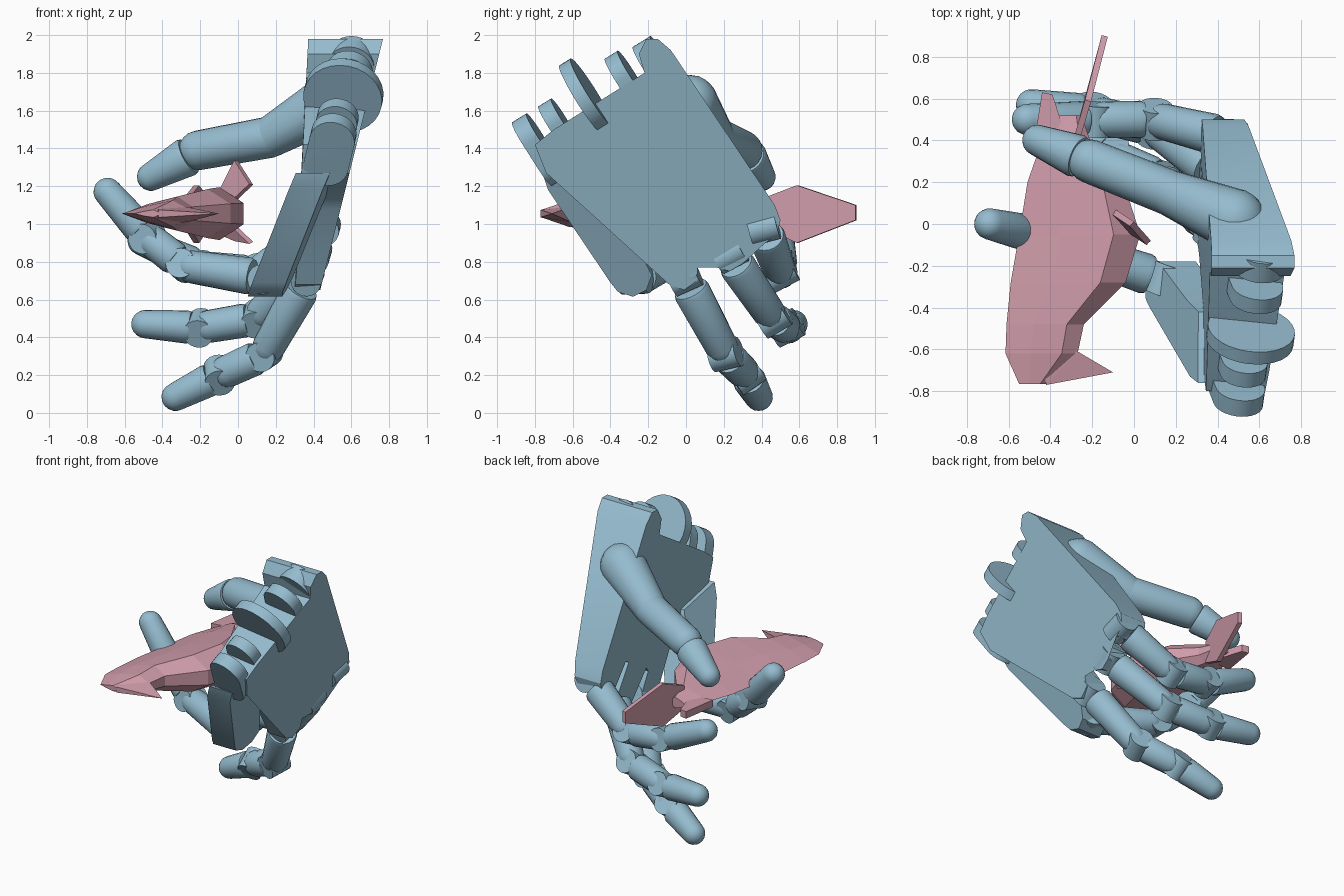
import bpy, bmesh
from math import cos, sin, tau
from mathutils import Vector as V

if "Cube" in bpy.data.objects:
    bpy.data.objects.remove(bpy.data.objects["Cube"])


def material(name, color):
    m = bpy.data.materials.new(name)
    m.diffuse_color = color
    m.use_nodes = True
    m.node_tree.nodes["Principled BSDF"].inputs["Base Color"].default_value = m.diffuse_color
    return m


BLUE = material("blue", (0.30, 0.50, 0.62, 1))
PINK = material("pink", (0.62, 0.33, 0.40, 1))


def finish(bm, name, mat, smooth=True):
    bmesh.ops.recalc_face_normals(bm, faces=bm.faces)
    me = bpy.data.meshes.new(name)
    bm.to_mesh(me)
    bm.free()
    ob = bpy.data.objects.new(name, me)
    bpy.context.collection.objects.link(ob)
    me.materials.append(mat)
    if smooth:
        bpy.ops.object.select_all(action='DESELECT')
        ob.select_set(True)
        bpy.context.view_layer.objects.active = ob
        bpy.ops.object.shade_smooth_by_angle(angle=0.6)
    return ob


def hull(name, pts, mat=BLUE, smooth=True):
    bm = bmesh.new()
    for p in pts:
        bm.verts.new(p)
    r = bmesh.ops.convex_hull(bm, input=bm.verts)
    junk = [g for g in set(r["geom_interior"] + r["geom_unused"]) if isinstance(g, bmesh.types.BMVert)]
    bmesh.ops.delete(bm, geom=junk, context='VERTS')
    return finish(bm, name, mat, smooth)


def ring(c, axis, r, n=20):
    q = V(axis).to_track_quat('Z', 'Y')
    return [V(c) + q @ V((r * cos(tau * i / n), r * sin(tau * i / n), 0)) for i in range(n)]


def ball(c, axis, r):
    a = V(axis).normalized()
    pts = [V(c) + a * r, V(c) - a * r]
    for k in range(-4, 5):
        t = k * tau / 20
        pts += ring(V(c) + a * r * sin(t), a, r * cos(t))
    return pts


def segment(name, a, b, r0, r1, flat_start=True):
    """Finger bone: tapered tube with a domed far end."""
    a, b = V(a), V(b)
    d = (b - a).normalized()
    start = ring(a, d, r0 * .93) + ring(a + d * .02, d, r0) if flat_start else ball(a, d, r0)
    hull(name, start + ball(b, d, r1))


def plate(name, outline, outer, thick):
    """Side-view outline given thickness along x."""
    bm = bmesh.new()
    o = [bm.verts.new((outer(y, z), y, z)) for y, z in outline]
    i = [bm.verts.new((outer(y, z) - thick(z), y, z)) for y, z in outline]
    bm.faces.new(o)
    bm.faces.new(i[::-1])
    n = len(o)
    for k in range(n):
        bm.faces.new((o[k], i[k], i[(k + 1) % n], o[(k + 1) % n]))
    bmesh.ops.triangulate(bm, faces=[f for f in bm.faces if len(f.verts) > 4])
    return finish(bm, name, BLUE)


ACROSS = V((.12, .85, .53)).normalized()
DOWN = V((-.2, .52, -.82)).normalized()


def back(y, z):
    return .273 + .25 * z


# palm with slots between the knuckles
palm = [(-.80, 1.42), (-.70, 1.50), (-.22, 1.80), (-.25, 1.90), (-.21, 1.98), (-.15, 1.98), (-.08, 1.92),
        (.47, 1.10), (.50, 1.02), (.48, .94), (.42, .90), (.35, .92), (.21, 1.07), (.18, 1.05),
        (.31, .88), (.30, .79), (.23, .75), (.16, .77), (-.01, .94), (-.03, .91), (.06, .77), (.06, .70),
        (-.01, .65), (-.09, .68), (-.14, .76), (-.34, 1.08), (-.40, 1.15), (-.74, 1.27)]
plate("palm", palm, back, lambda z: .14 + .2 * max(0, z - .7))

# folding palm section under the little finger
fold = [(-.76, 1.27), (-.73, 1.18), (-.40, .69), (-.36, .64), (-.28, .615), (-.21, .65), (-.18, .73),
        (-.37, 1.08), (-.42, 1.2)]
plate("little_finger_palm", fold, lambda y, z: .47 + .46 * (z - 1.2) + .1 * (y + .6), lambda z: .18)

# wrist lugs and pulley disc
for i, (y, z, r, t) in enumerate([(-.17, 1.86, .125, .11), (-.33, 1.79, .125, .08), (-.53, 1.68, .21, .07),
                                  (-.69, 1.55, .11, .08), (-.82, 1.46, .12, .09)]):
    c = V((.273 + .25 * z - .135, y, z))
    pts = ring(c - ACROSS * t / 2, ACROSS, r, 28) + ring(c + ACROSS * t / 2, ACROSS, r, 28)
    if i != 2:
        pts += [p + DOWN * .16 for p in pts]
    hull("wrist_disc" if i == 2 else f"wrist_lug_{i}", pts)

# fingers: knuckle, middle joint, end joint, tip centre
fingers = {
    "index": [(.46, .41, .98), (.10, .50, .74), (-.19, .50, .77), (-.51, .50, .91)],
    "middle": [(.41, .23, .84), (.10, .46, .50), (-.20, .53, .45), (-.49, .57, .47)],
    "ring": [(.37, -.01, .72), (.14, .21, .31), (-.10, .32, .20), (-.33, .385, .085)],
    "little": [(.15, -.27, .71), (-.29, -.12, .78), (-.48, -.05, .93), (-.69, 0, 1.17)],
}
for name, joints in fingers.items():
    radii = [.098, .09, .088, .075]
    j = [V(p) for p in joints]
    for k in range(3):
        d = (j[k + 1] - j[k]).normalized()
        side = d.cross((j[3] - j[0]).cross(d)).normalized().cross(d)
        # hinge barrel
        hull(f"{name}_hinge_{k}", ring(j[k] - side * .075, side, .08) + ring(j[k] + side * .075, side, .08))
        end = j[k + 1] - d * (.05 if k < 2 else 0)
        segment(f"{name}_bone_{k}", j[k] + d * (.05 if k else .08), end, radii[k],
                radii[k + 1] if k == 2 else .087)

# thumb
segment("thumb_base", (.48, .02, 1.64), (.17, .15, 1.46), .15, .11, False)
segment("thumb_middle", (.17, .15, 1.46), (-.21, .30, 1.39), .11, .105, False)
segment("thumb_tip", (-.26, .32, 1.36), (-.46, .40, 1.25), .105, .075)


# toy sea animal: faceted body lying on its side
def body_section(y, xl, xr, h, zc=1.055):
    w = xr - xl
    return [V((xl + w * u, y, zc + h * v)) for u, v in
            [(0, 0), (.35, .55), (.78, 1), (1, .4), (1, -.4), (.78, -1), (.35, -.55)]]


sections = [(.52, -.37, -.25, .04), (.40, -.44, -.21, .07), (.2, -.51, -.05, .115), (-.05, -.55, .03, .14),
            (-.28, -.59, -.04, .13), (-.48, -.61, -.24, .09), (-.62, -.615, -.27, .07), (-.765, -.55, -.42, .02)]
bm = bmesh.new()
rows = [[bm.verts.new(p) for p in body_section(*s)] for s in sections]
for a, b in zip(rows, rows[1:]):
    for k in range(7):
        m = (k + 1) % 7
        bm.faces.new((a[k], a[m], b[m], b[k]))
bm.faces.new(rows[0])
bm.faces.new(rows[-1])
finish(bm, "animal_body", PINK, False)

# pointed lower jaw
hull("animal_jaw", [(-.45, -.61, 1.10), (-.45, -.61, 1.0), (-.27, -.61, 1.09), (-.27, -.61, 1.01),
                    (-.1, -.71, 1.055), (-.42, -.77, 1.075), (-.42, -.77, 1.035)], PINK, False)


def fin(name, pts, t):
    bm = bmesh.new()
    bm.faces.new([bm.verts.new(p) for p in pts])
    ob = finish(bm, name, PINK, False)
    s = ob.modifiers.new("thickness", 'SOLIDIFY')
    s.thickness, s.offset = t, 0


# tail fluke, dorsal fin and mirrored flippers
fin("animal_tail", [(-.27, .42, 1.14), (-.22, .59, 1.205), (-.14, .90, 1.10), (-.14, .90, 1.02),
                    (-.22, .59, .90), (-.27, .42, .98)], .03)
fin("animal_back_fin", [(-.48, .38, 1.05), (-.44, .63, 1.05), (-.39, .62, 1.05), (-.32, .40, 1.05)], .05)
for side, s in (("upper", 1), ("lower", -1)):
    fin(f"animal_flipper_{side}", [(-.10, .06, 1.055 + s * .10), (-.01, .0, 1.055 + s * (.28 if s > 0 else .14)),
                                   (.07, -.09, 1.055 + s * .155), (-.02, -.03, 1.055 + s * .07)], .03)
